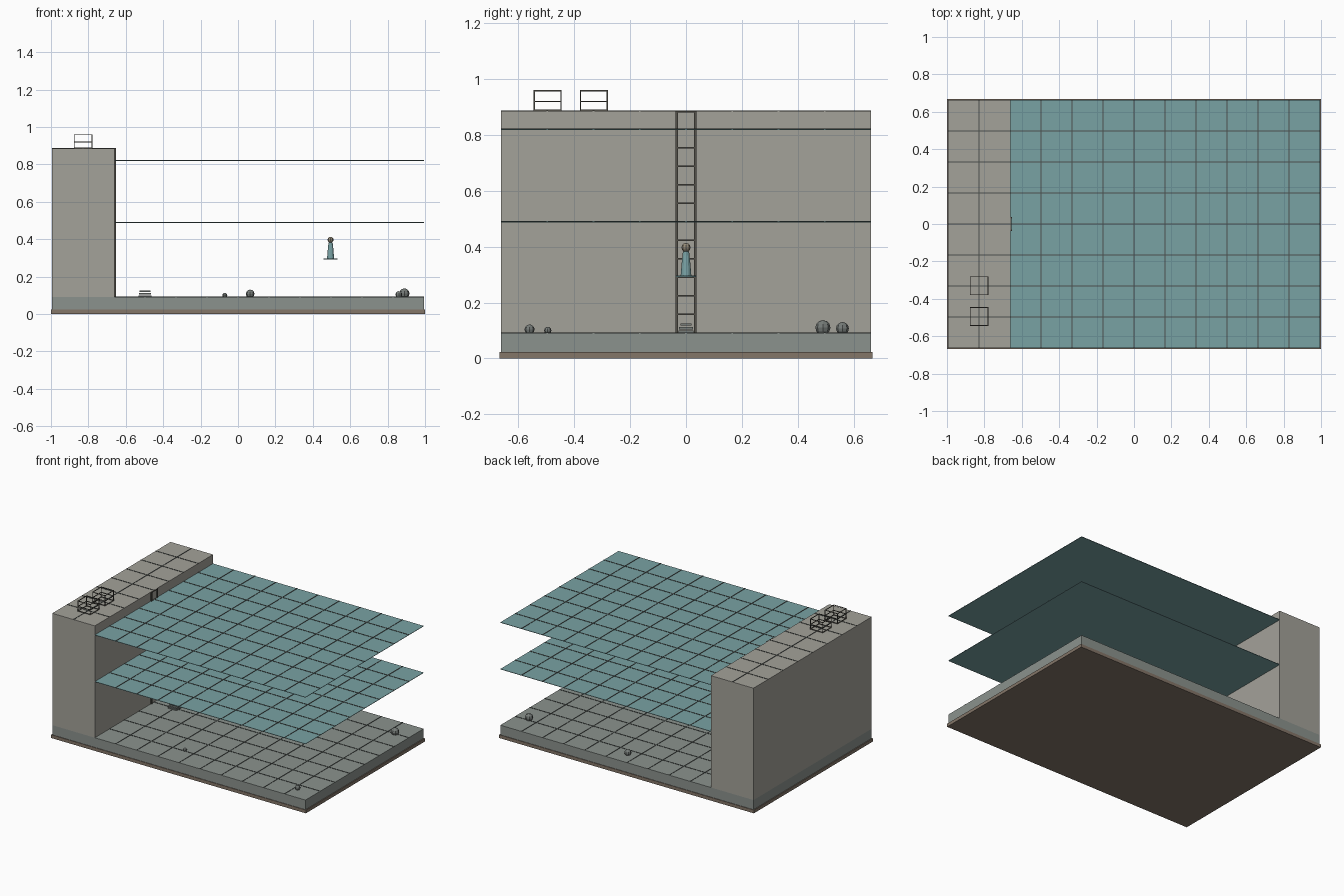
import bpy, bmesh, math
from mathutils import Matrix, Vector

if "Cube" in bpy.data.objects:
    bpy.data.objects.remove(bpy.data.objects["Cube"])

C = 0.1657            # grid cell
X, Y = 0.994, 0.663   # half size of the scene
FLOOR, QUAY, EDGE = 0.091, 0.885, -0.66
STEP = 0.0663


def mat(name, rgb):
    m = bpy.data.materials.new(name)
    m.diffuse_color = (*rgb, 1)
    m.use_nodes = True
    m.node_tree.nodes["Principled BSDF"].inputs["Base Color"].default_value = m.diffuse_color
    return m


STONE = mat("stone", (0.37, 0.36, 0.32))
BED = mat("bed", (0.26, 0.29, 0.27))
WOOD = mat("wood", (0.23, 0.18, 0.14))
WATER = mat("water", (0.19, 0.36, 0.37))
LINE = mat("line", (0.07, 0.08, 0.075))
IRON = mat("iron", (0.09, 0.085, 0.07))
ROCK = mat("rock", (0.18, 0.20, 0.19))
TAN = mat("tan", (0.30, 0.26, 0.19))


def finish(bm, name, material):
    me = bpy.data.meshes.new(name)
    bm.to_mesh(me)
    bm.free()
    me.materials.append(material)
    ob = bpy.data.objects.new(name, me)
    bpy.context.collection.objects.link(ob)
    return ob


def boxes(name, material, spans):
    """One object from boxes given as (x0, x1, y0, y1, z0, z1)."""
    bm = bmesh.new()
    for x0, x1, y0, y1, z0, z1 in spans:
        c = Vector(((x0 + x1) / 2, (y0 + y1) / 2, (z0 + z1) / 2))
        s = Matrix.Diagonal((x1 - x0, y1 - y0, z1 - z0, 1))
        bmesh.ops.create_cube(bm, size=1, matrix=Matrix.Translation(c) @ s)
    return finish(bm, name, material)


def grid_lines(name, x0, x1, z):
    """Thin raised strips marking the square cells between x0 and x1."""
    w, h = 0.003, 0.002
    spans = [(i * C - w, i * C + w, -Y, Y, z, z + h)
             for i in range(-6, 7) if x0 + 0.02 < i * C < x1 - 0.02]
    spans += [(x0, x1, j * C - w, j * C + w, z, z + h) for j in range(-3, 4)]
    boxes(name, LINE, spans)


def lathe(name, material, profile, centre, sides=12):
    bm = bmesh.new()
    rings = [[bm.verts.new((centre[0] + r * math.cos(a), centre[1] + r * math.sin(a), z))
              for a in (2 * math.pi * k / sides for k in range(sides))] for r, z in profile]
    for lo, hi in zip(rings, rings[1:]):
        for k in range(sides):
            n = (k + 1) % sides
            bm.faces.new((lo[k], lo[n], hi[n], hi[k]))
    bm.faces.new(rings[0][::-1])
    bm.faces.new(rings[-1])
    return finish(bm, name, material)


def ball(name, material, centre, r, squash=1.0):
    bm = bmesh.new()
    bmesh.ops.create_uvsphere(bm, u_segments=8, v_segments=6, radius=r,
                              matrix=Matrix.Translation(centre) @ Matrix.Diagonal((1, 1, squash, 1)))
    return finish(bm, name, material)


# base plate, sea bed and quay block
boxes("base_plate", WOOD, [(-1, 1, -0.667, 0.667, 0, 0.023)])
boxes("sea_bed", BED, [(-X, X, -Y, Y, 0.023, FLOOR)])
boxes("quay", STONE, [(-X, EDGE, -Y, Y, FLOOR, QUAY)])
grid_lines("bed_grid", EDGE, X, FLOOR)
grid_lines("quay_grid", -X, EDGE, QUAY)

# two water sheets
for label, z in (("lower", 0.489), ("upper", 0.820)):
    boxes(label + "_water", WATER, [(EDGE, X, -Y, Y, z - 0.002, z + 0.001)])
    grid_lines(label + "_water_grid", EDGE, X, z + 0.001)

# ladder on the quay wall
rails = [(EDGE, EDGE + 0.007, s * 0.033 - 0.004, s * 0.033 + 0.004, FLOOR, QUAY + 0.001)
         for s in (-1, 1)]
rungs = [(EDGE + 0.001, EDGE + 0.006, -0.033, 0.033, z - 0.0025, z + 0.0025)
         for z in (FLOOR + STEP * k for k in range(1, 12))]
rungs.append((EDGE + 0.001, EDGE + 0.006, -0.033, 0.033, QUAY - 0.005, QUAY))
boxes("ladder", IRON, rails + rungs)

# wire cages on the quay
for n, yc in enumerate((-0.495, -0.33)):
    xc, h, t = -0.828, 0.048, 0.002
    spans = []
    for s in (-1, 1):
        x, y = xc + s * h, yc + s * h
        for q in (-1, 1):
            y2 = yc + q * h
            spans.append((x - t, x + t, y2 - t, y2 + t, QUAY, 0.960))
        for z in (0.888, 0.920, 0.958):
            spans.append((x - t, x + t, yc - h, yc + h, z - t, z + t))
            spans.append((xc - h, xc + h, y - t, y + t, z - t, z + t))
    boxes(f"cage_{n + 1}", IRON, spans)

# diver marker hovering between the sheets
D = (0.495, 0)
lathe("diver_disc", WATER, [(0.038, 0.291), (0.038, 0.297)], D, 20)
lathe("diver_body", WATER, [(0.019, 0.297), (0.015, 0.345), (0.011, 0.383)], D)
ball("diver_head", TAN, (*D, 0.397), 0.016)

# stacked plates on the sea bed
boxes("plate_stack", ROCK, [(-0.497 - a, -0.497 + a, -b, b, z, z + 0.008)
                            for a, b, z in ((0.034, 0.027, 0.092), (0.033, 0.025, 0.104),
                                            (0.030, 0.019, 0.117))])

# boulders half sunk in the bed
for n, (x, y, r) in enumerate(((-0.07, -0.495, 0.013), (0.86, -0.56, 0.018),
                               (0.065, 0.56, 0.023), (0.89, 0.49, 0.027))):
    ball(f"boulder_{n + 1}", ROCK, (x, y, FLOOR + 0.7 * r), r)
